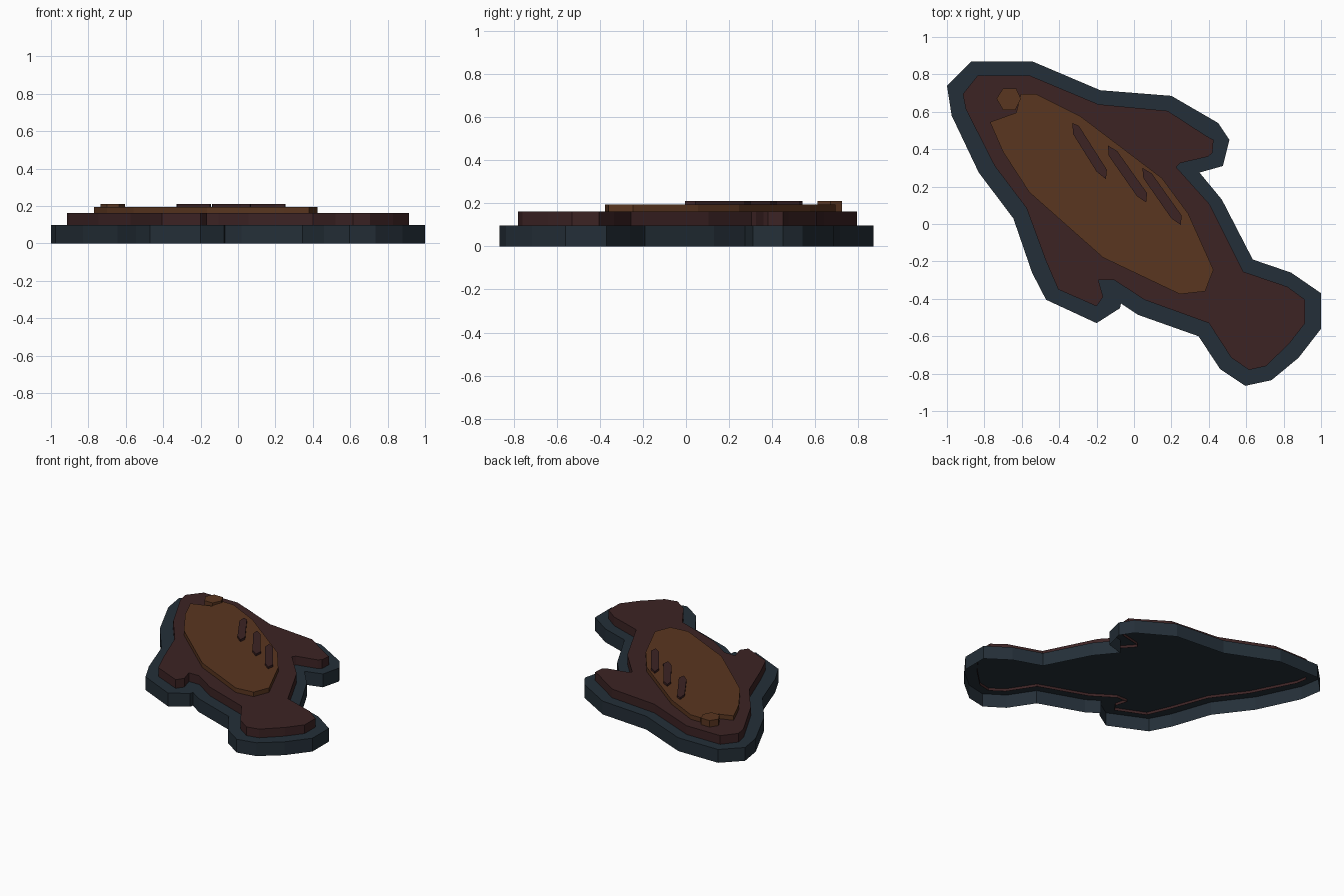
import bpy
import bmesh


def material(name, rgb):
    m = bpy.data.materials.new(name)
    m.diffuse_color = (*rgb, 1)
    return m


slate = material("dark slate", (0.0176, 0.0284, 0.0395))
maroon = material("dark maroon", (0.0452, 0.0168, 0.0176))
brown = material("warm brown", (0.102, 0.0368, 0.0144))


def slab(name, outline, z0, z1, mat):
    """Flat-topped layer with vertical sides and an open underside."""
    bm = bmesh.new()
    low = [bm.verts.new((x, y, z0)) for x, y in outline]
    top = [bm.verts.new((x, y, z1)) for x, y in outline]
    n = len(outline)
    cap = bm.faces.new(top)
    for i in range(n):
        j = (i + 1) % n
        bm.faces.new((low[i], low[j], top[j], top[i]))
    bmesh.ops.recalc_face_normals(bm, faces=bm.faces[:])
    cap.normal_update()
    if cap.normal.z < 0:
        bmesh.ops.reverse_faces(bm, faces=bm.faces[:])
    bmesh.ops.triangulate(bm, faces=[cap])
    mesh = bpy.data.meshes.new(name)
    bm.to_mesh(mesh)
    bm.free()
    mesh.materials.append(mat)
    ob = bpy.data.objects.new(name, mesh)
    bpy.context.collection.objects.link(ob)
    return ob


# Wide border layer around the fish
slab("border_base", [
    (-1, .74), (-.87, .87), (-.545, .87), (-.18, .715), (.2, .685),
    (.45, .54), (.51, .45), (.475, .31), (.35, .275), (.47, .13),
    (.635, -.19), (.84, -.26), (1, -.37), (1, -.56), (.88, -.715),
    (.735, -.835), (.595, -.865), (.46, -.775), (.345, -.6), (.02, -.485),
    (-.07, -.425), (-.075, -.45), (-.2, -.53), (-.47, -.405), (-.545, -.26),
    (-.645, .03), (-.83, .275), (-.975, .58)], 0, .098, slate)

# Fish silhouette with fins and tail
slab("fish_body", [
    (-.915, .695), (-.835, .795), (-.56, .795), (-.19, .64), (.18, .605),
    (.38, .475), (.425, .45), (.42, .38), (.395, .36), (.245, .325),
    (.225, .305), (.405, .105), (.585, -.255), (.82, -.335), (.915, -.405),
    (.915, -.53), (.83, -.64), (.705, -.76), (.615, -.78), (.52, -.715),
    (.4, -.53), (.055, -.405), (-.105, -.3), (-.19, -.3), (-.165, -.39),
    (-.2, -.44), (-.405, -.35), (-.47, -.2), (-.575, .085), (-.745, .31),
    (-.9, .615)], .078, .162, maroon)

# Raised flank panel
slab("flank_panel", [
    (-.77, .545), (-.63, .595), (-.605, .695), (-.525, .695), (-.285, .575),
    (.15, .245), (.29, .055), (.425, -.245), (.38, -.36), (.245, -.375),
    (-.165, -.18), (-.56, .17), (-.7, .385)], .145, .195, brown)

# Hexagonal eye
slab("eye", [(-.735, .67), (-.7, .725), (-.63, .725), (-.605, .67),
             (-.635, .61), (-.7, .61)], .145, .21, brown)

# Three slanted stripes, the first one slimmer than the others
stripe = [(-.14, .42), (-.09, .39), (.07, .165), (.065, .115),
          (.015, .15), (-.135, .365)]
slab("stripe_1", [(-.33, .54), (-.295, .525), (-.145, .29), (-.15, .24),
                  (-.2, .28), (-.325, .48)], .18, .21, maroon)
for i in range(2):
    slab(f"stripe_{i + 2}", [(x + .185 * i, y - .12 * i) for x, y in stripe],
         .18, .21, maroon)
